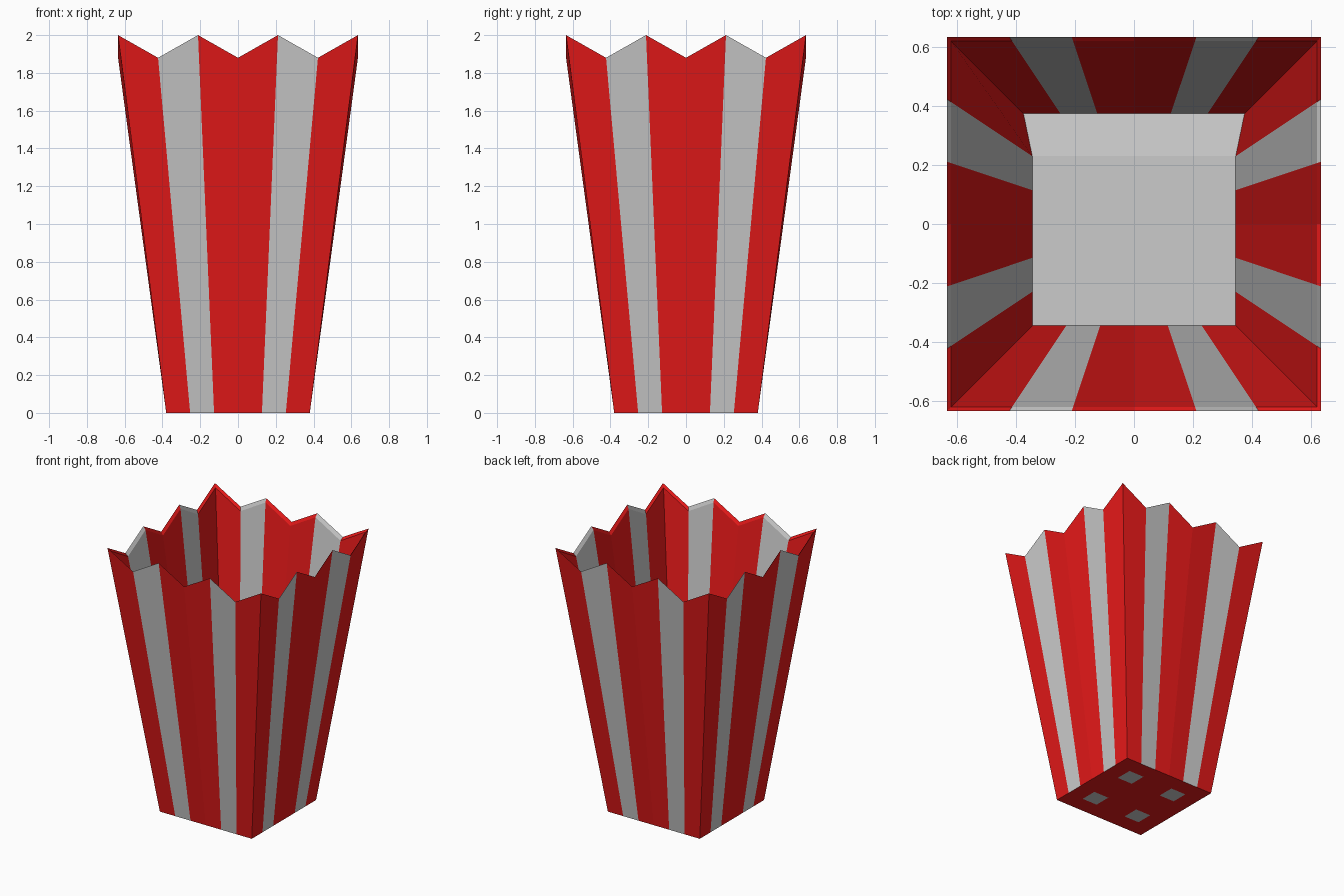
import bpy, bmesh

if "Cube" in bpy.data.objects:
    bpy.data.objects.remove(bpy.data.objects["Cube"])

N = 6                      # stripe columns per side
GREY_COLS = (1, 4)


def material(name, rgb):
    m = bpy.data.materials.new(name)
    m.diffuse_color = (*rgb, 1)
    m.use_nodes = True
    m.node_tree.nodes["Principled BSDF"].inputs["Base Color"].default_value = m.diffuse_color
    return m


def border():
    """Grid indices around the square, counter-clockwise from front left."""
    return ([(i, 0) for i in range(N)] + [(N, i) for i in range(N)] +
            [(N - i, N) for i in range(N)] + [(0, N - i) for i in range(N)])


def column(k):
    """Stripe column of the k-th border segment."""
    return k % N


bm = bmesh.new()


def shell(base, z_base, rim, z_rim, inside):
    """Floor grid plus four striped walls; returns the zigzag rim verts."""
    grid = {}
    for i in range(N + 1):
        for j in range(N + 1):
            x, y, z = (2 * i / N - 1) * base, (2 * j / N - 1) * base, z_base
            if inside and j == N:          # floor meets the back wall further out
                x, y, z = x * 0.375 / base, 0.375, 0.008
            grid[i, j] = bm.verts.new((x, y, z))
    for i in range(N):
        for j in range(N):
            q = [grid[i, j], grid[i, j + 1], grid[i + 1, j + 1], grid[i + 1, j]]
            f = bm.faces.new(q[::-1] if inside else q)
            f.material_index = int(inside or (i in GREY_COLS and j in GREY_COLS))
    ring = border()
    top = [bm.verts.new(((2 * i / N - 1) * rim, (2 * j / N - 1) * rim,
                         z_rim - 0.12 * (k % 2))) for k, (i, j) in enumerate(ring)]
    for k in range(4 * N):
        n = (k + 1) % (4 * N)
        q = [grid[ring[k]], grid[ring[n]], top[n], top[k]]
        f = bm.faces.new(q[::-1] if inside else q)
        f.material_index = int(column(k) in GREY_COLS)
    return top


# outer and inner skins of the carton
outer = shell(0.38, 0.0, 0.635, 2.0, False)
inner = shell(0.345, 0.03, 0.62, 1.975, True)

# zigzag rim joining both skins
for k in range(4 * N):
    n = (k + 1) % (4 * N)
    f = bm.faces.new((outer[k], outer[n], inner[n], inner[k]))
    f.material_index = int(column(k) in GREY_COLS)

mesh = bpy.data.meshes.new("striped_carton")
bm.to_mesh(mesh)
bm.free()
mesh.materials.append(material("red", (0.8, 0.01, 0.01)))
mesh.materials.append(material("pale_grey", (0.7, 0.7, 0.7)))
carton = bpy.data.objects.new("striped_carton", mesh)
bpy.context.collection.objects.link(carton)
